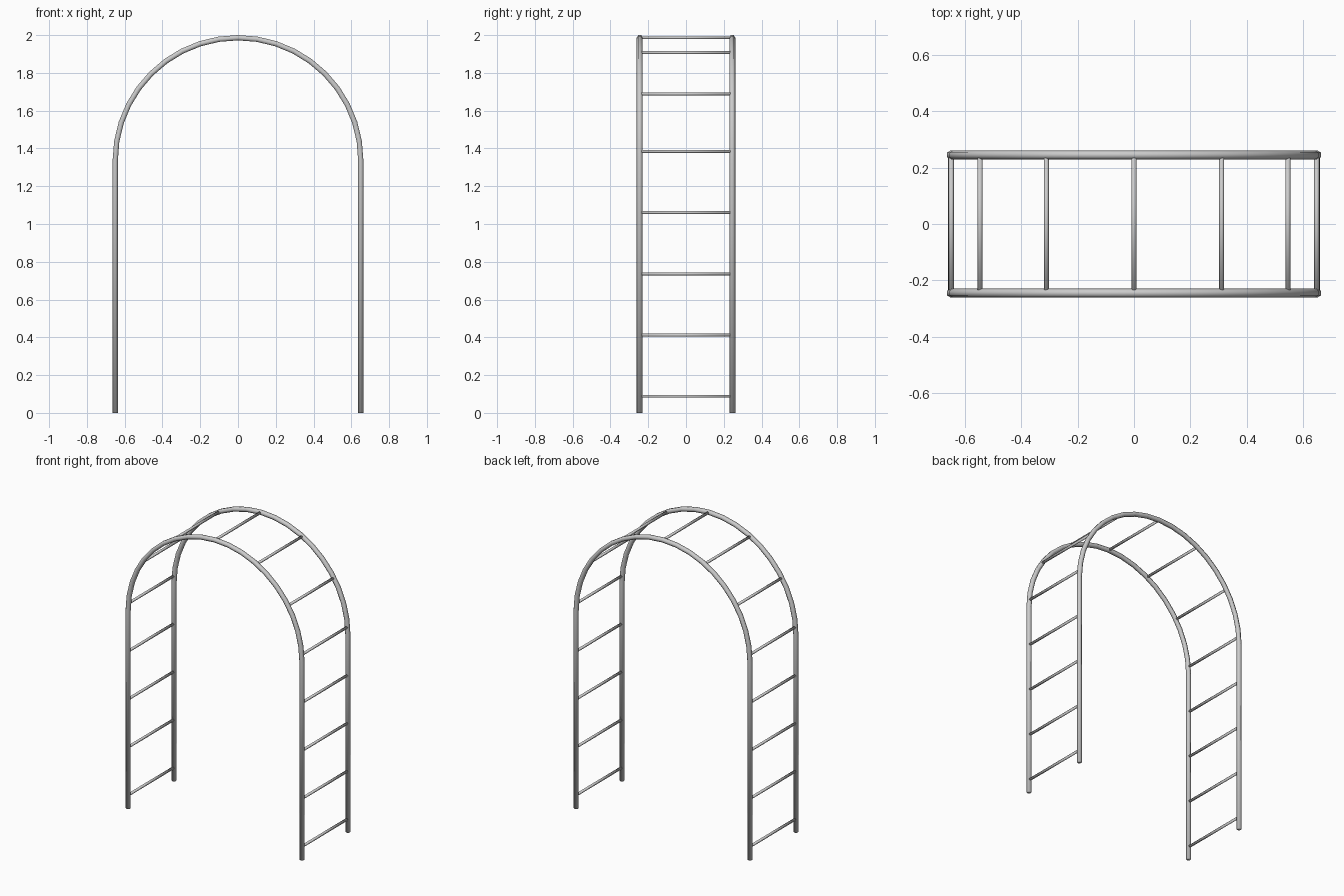
import bpy, bmesh
from math import sin, cos, pi
from mathutils import Vector

if "Cube" in bpy.data.objects:
    bpy.data.objects.remove(bpy.data.objects["Cube"])

SIDES = 6
R = 0.65           # arch radius at tube centre
TUBE = 0.016       # hoop tube radius
RUNG = 0.009       # rung radius
SPRING = 2.0 - TUBE * cos(pi / 6) - R   # height where the arch starts
Y = 0.245
STEPS = 20


def tube(name, points, normals, side, radius):
    """Six-sided capped tube: a ring at each point, smooth shaded throughout."""
    bm = bmesh.new()
    rings = []
    for p, n in zip(points, normals):
        rings.append([bm.verts.new(Vector(p) + radius * (
            cos(2 * pi * k / SIDES) * Vector(side) + sin(2 * pi * k / SIDES) * Vector(n)))
            for k in range(SIDES)])
    for a, b in zip(rings, rings[1:]):
        for k in range(SIDES):
            j = (k + 1) % SIDES
            bm.faces.new((a[k], a[j], b[j], b[k]))
    bm.faces.new(rings[0])
    bm.faces.new(rings[-1])
    bmesh.ops.recalc_face_normals(bm, faces=bm.faces)
    for f in bm.faces:
        f.smooth = True
    me = bpy.data.meshes.new(name)
    bm.to_mesh(me)
    bm.free()
    ob = bpy.data.objects.new(name, me)
    bpy.context.collection.objects.link(ob)


def on_hoop(s):
    """x, z at distance s from the crown along one side of the hoop."""
    a = s / R
    if a < pi / 2:
        return R * sin(a), SPRING + R * cos(a)
    return R, SPRING - (s - R * pi / 2)


# Two hoops: straight legs joined by a semicircle
for label, y in (("front", -Y), ("back", Y)):
    out = [(-cos(pi * i / STEPS), 0, sin(pi * i / STEPS)) for i in range(STEPS + 1)]
    arc = [(R * n[0], y, SPRING + R * n[2]) for n in out]
    tube(label + "_hoop", [(-R, y, 0)] + arc + [(R, y, 0)],
         [(-1, 0, 0)] + out + [(1, 0, 0)], (0, 1, 0), TUBE)

# Evenly spaced rungs from the crown down both sides
spacing = (SPRING + R * pi / 2 - 0.088) / 7
for i in range(-7, 8):
    x, z = on_hoop(abs(i) * spacing)
    x = -x if i < 0 else x
    tube("rung_%d" % (i + 8), [(x, -Y, z), (x, Y, z)],
         [(0, 0, 1)] * 2, (1, 0, 0), RUNG)
